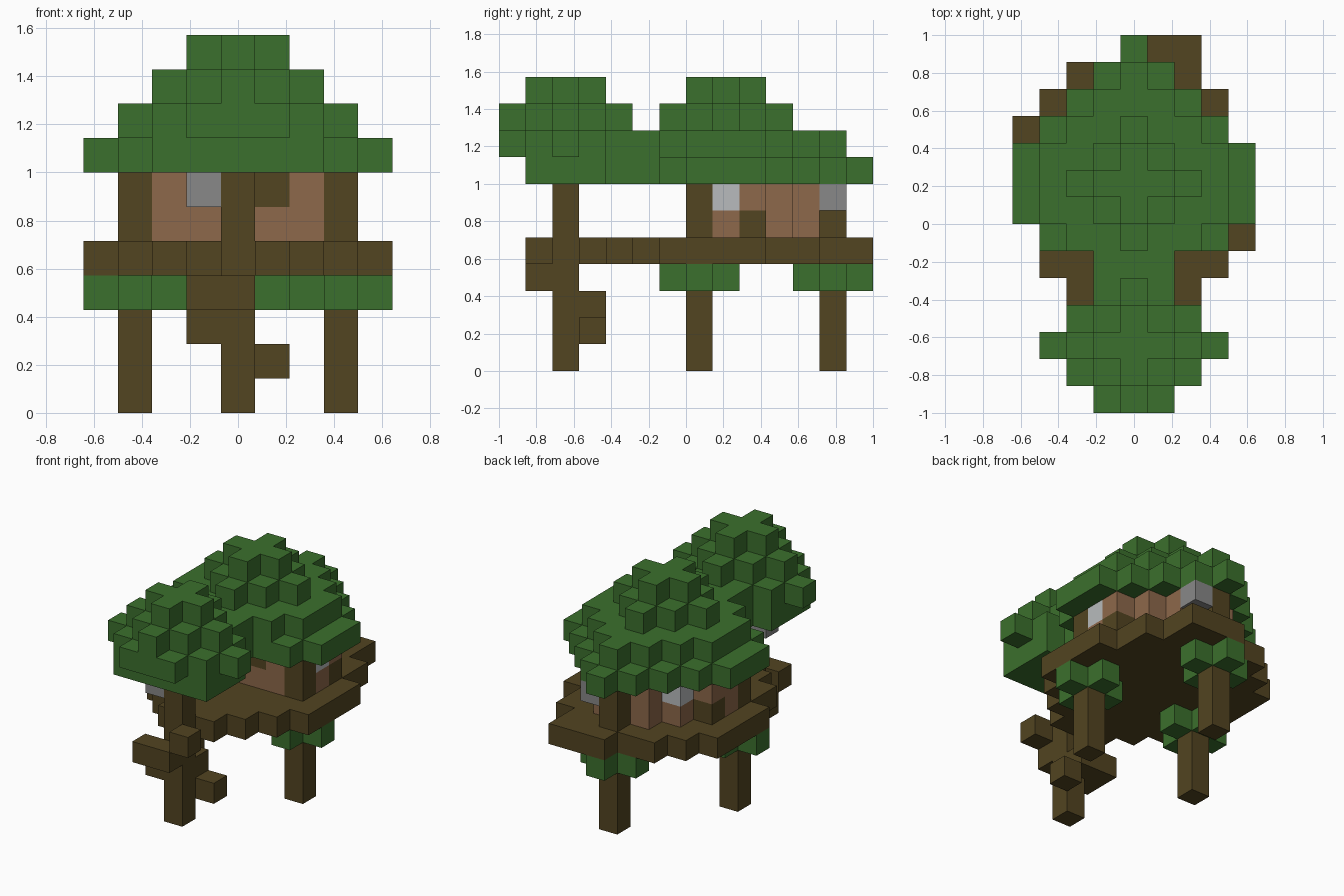
import bpy, bmesh
from mathutils import Vector

if "Cube" in bpy.data.objects:
    bpy.data.objects.remove(bpy.data.objects["Cube"])

U = 1 / 7  # edge length of one block


def material(name, rgb):
    m = bpy.data.materials.new(name)
    m.use_nodes = True
    m.diffuse_color = (*rgb, 1)
    m.node_tree.nodes["Principled BSDF"].inputs["Base Color"].default_value = (*rgb, 1)
    return m


LEAF = material("leaf_green", (0.044, 0.162, 0.026))
WOOD = material("dark_wood", (0.084, 0.058, 0.015))
PLANK = material("tan_planks", (0.266, 0.138, 0.069))
METAL = material("lantern_grey", (0.246, 0.246, 0.246))
GLASS = material("window_glass", (0.479, 0.497, 0.509))

AXES = [Vector(a) for a in ((1, 0, 0), (0, 1, 0), (0, 0, 1))]


def blocks(name, cells, mat):
    """One outer shell around a set of grid cells, with flat areas merged."""
    cells = set(cells)
    bm = bmesh.new()
    for c in cells:
        for a in range(3):
            for s in (-1, 1):
                n = AXES[a] * s
                if tuple(int(v) for v in Vector(c) + n) in cells:
                    continue
                p, q = AXES[(a + 1) % 3] / 2, AXES[(a + 2) % 3] / 2 * s
                mid = Vector(c) + n / 2
                corners = (mid - p - q, mid + p - q, mid + p + q, mid - p + q)
                bm.faces.new([bm.verts.new(
                    (v.x * U, (v.y + 0.5) * U - 1, (v.z + 0.5) * U)) for v in corners])
    bmesh.ops.remove_doubles(bm, verts=bm.verts, dist=U / 100)
    bmesh.ops.dissolve_limit(bm, angle_limit=0.01, verts=bm.verts, edges=bm.edges)
    mesh = bpy.data.meshes.new(name)
    bm.to_mesh(mesh)
    bm.free()
    mesh.materials.append(mat)
    obj = bpy.data.objects.new(name, mesh)
    bpy.context.collection.objects.link(obj)
    return obj


def row(i0, i1, j, k):
    return [(i, j, k) for i in range(i0, i1 + 1)]


def diamond(ci, cj, k, r, wide=9, deep=9):
    """Stepped diamond layer, optionally clipped in width and depth."""
    return [(ci + i, cj + j, k) for i in range(-r, r + 1) for j in range(-r, r + 1)
            if abs(i) + abs(j) <= r and abs(i) <= wide and abs(j) <= deep]


# Four trunks, running from the ground up to the canopy
TRUNKS = {"front_trunk": (0, 2), "left_trunk": (3, 7),
          "right_trunk": (-3, 7), "back_trunk": (0, 12)}
for name, (i, j) in TRUNKS.items():
    blocks(name, [(i, j, k) for k in range(7)], WOOD)

# Leaf collars under the deck, around the house trunks
for name, (i, j) in TRUNKS.items():
    if j > 2:
        collar = set(diamond(i, j, 3, 1)) - {(i, j, 3)}
        blocks(name.replace("trunk", "leaf_collar"), collar, LEAF)

# Steps winding up the front trunk
blocks("step_low", [(1, 3, 1)], WOOD)
blocks("step_second", [(0, 3, 2), (-1, 3, 2), (-1, 2, 2)], WOOD)
blocks("step_third", row(-1, 0, 1, 3), WOOD)
blocks("step_top", [(1, 1, 4)], WOOD)

# Deck: first and last column of each row, front to back
DECK = [(-1, 1), (-2, 2), (-3, 3), (-3, 4), (-4, 4), (-4, 4),
        (-4, 4), (-4, 3), (-3, 3), (-2, 2), (0, 2)]
deck = [c for n, (a, b) in enumerate(DECK) for c in row(a, b, n + 3, 4)]
blocks("deck", set(deck) - {(i, j, 4) for i, j in TRUNKS.values()}, WOOD)

# House walls, with window panes and dark wood blocks set in
walls = set()
for k in (5, 6):
    walls.update(row(-2, 2, 7, k))
    for s in (-1, 1):
        walls.update((s * i, j, k) for i, j in ((3, 8), (3, 9), (2, 10), (1, 11)))
windows = {"left_window": (3, 8, 6), "right_window": (-2, 10, 6)}
beams = {"front_beam": (1, 7, 6), "left_beam": (3, 9, 5), "right_beam": (-3, 9, 5)}
blocks("house_walls", walls - set(windows.values()) - set(beams.values()), PLANK)
for name, cell in windows.items():
    blocks(name, [cell], GLASS)
for name, cell in beams.items():
    blocks(name, [cell], WOOD)

# Lanterns hung on the trunks
blocks("front_lantern", [(-1, 2, 6)], METAL)
blocks("back_lantern", [(1, 12, 6)], METAL)

# Canopy: two stepped crowns joined by a narrow neck
canopy = set()
canopy.update(diamond(0, 8, 7, 5, wide=4), diamond(0, 8, 8, 4, wide=3),
              diamond(0, 8, 9, 2), diamond(0, 8, 10, 1))
canopy = {c for c in canopy if c[1] > 5 or abs(c[0]) <= 1}
canopy.update(diamond(0, 2, 7, 3, wide=2, deep=1), diamond(0, 2, 8, 3, deep=2),
              diamond(0, 2, 9, 2), diamond(0, 2, 10, 1))
for j in (4, 5):
    for k in (7, 8):
        canopy.update(row(-1, 1, j, k))
blocks("canopy", canopy, LEAF)
